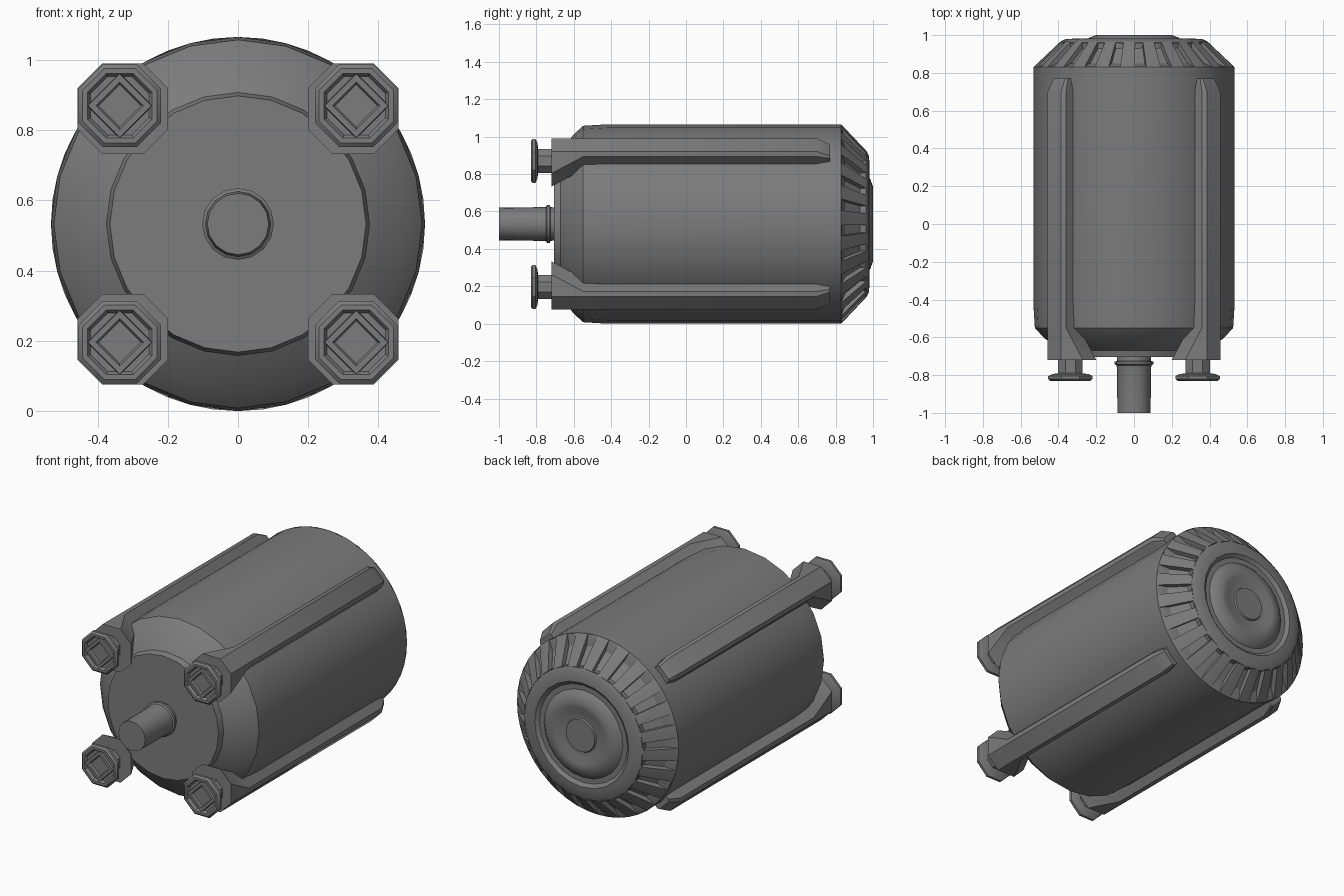
import bpy, bmesh, math

if "Cube" in bpy.data.objects:
    bpy.data.objects.remove(bpy.data.objects["Cube"])

CZ = 0.533  # height of the motor axis

# Dark grey metal
metal = bpy.data.materials.new("dark_metal")
metal.diffuse_color = (0.2, 0.2, 0.2, 1)
metal.use_nodes = True
metal.node_tree.nodes["Principled BSDF"].inputs["Base Color"].default_value = metal.diffuse_color


def finish(name, bm, angle=35):
    bmesh.ops.recalc_face_normals(bm, faces=bm.faces[:])
    me = bpy.data.meshes.new(name)
    bm.to_mesh(me)
    bm.free()
    me.materials.append(metal)
    ob = bpy.data.objects.new(name, me)
    bpy.context.collection.objects.link(ob)
    bpy.ops.object.select_all(action='DESELECT')
    ob.select_set(True)
    bpy.context.view_layer.objects.active = ob
    bpy.ops.object.shade_smooth_by_angle(angle=math.radians(angle))
    return ob


def loft(loops, caps=True):
    """Skin a list of equal-length point loops."""
    bm = bmesh.new()
    rings = [[bm.verts.new(p) for p in loop] for loop in loops]
    n = len(rings[0])
    for a, b in zip(rings, rings[1:]):
        for i in range(n):
            j = (i + 1) % n
            bm.faces.new((a[i], a[j], b[j], b[i]))
    if caps:
        bm.faces.new(rings[0])
        bm.faces.new(rings[-1])
    return bm


def lathe(profile, n, cx=0, cz=CZ, phase=0.0, caps=True):
    """Turn (radius, y) pairs around an axis along y."""
    turn = [2 * math.pi * (i + phase) / n for i in range(n)]
    return loft([[(cx + r * math.cos(a), y, cz + r * math.sin(a)) for a in turn]
                 for r, y in profile], caps)


def octagon(lo, hi, c):
    """Square from lo to hi with its corners cut by c."""
    return [(lo + c, lo), (hi - c, lo), (hi, lo + c), (hi, hi - c),
            (hi - c, hi), (lo + c, hi), (lo, hi - c), (lo, lo + c)]


# Main housing with the conical front
finish("housing", lathe([(0.365, -0.705), (0.375, -0.67), (0.475, -0.605), (0.525, -0.55),
                         (0.533, -0.42), (0.533, 0.83), (0.48, 0.85)], 24))

# Rear vent ring: every second face of the cone is sunk into a slot
bm = lathe([(0.533, 0.83), (0.39, 0.965)], 48, caps=False)
bmesh.ops.recalc_face_normals(bm, faces=bm.faces[:])
bm.faces.ensure_lookup_table()
slots = [f for i, f in enumerate(bm.faces) if i % 2]
bmesh.ops.inset_individual(bm, faces=slots, thickness=0.006)
for f in bmesh.ops.extrude_discrete_faces(bm, faces=slots)["faces"]:
    for v in f.verts:
        v.co.y -= 0.025
        v.co.x *= 0.97
        v.co.z = CZ + (v.co.z - CZ) * 0.97
finish("rear_vent_ring", bm, 25)

# Rear cap with stepped ring, groove and bearing dome
finish("rear_cap", lathe([(0.39, 0.93), (0.39, 0.965), (0.365, 0.978), (0.31, 0.982),
                          (0.29, 0.965), (0.26, 0.965), (0.24, 0.985), (0.20, 1.0),
                          (0.17, 1.0), (0.13, 0.985), (0.10, 0.985), (0.095, 0.995)], 24))

# Drive shaft with collar
finish("drive_shaft", lathe([(0.088, -0.69), (0.09, -0.725), (0.102, -0.728), (0.102, -0.742),
                             (0.093, -0.748), (0.09, -0.765), (0.088, -1.0)], 16))

# Four mounting bars, broad at the front and slimmer along the housing, with bolts
stages = [(-0.72, octagon(0.20, 0.457, 0.07)), (-0.55, octagon(0.29, 0.457, 0.07)),
          (0.70, octagon(0.29, 0.457, 0.07)), (0.77, octagon(0.29, 0.425, 0.06))]
for sx, h in ((-1, "left"), (1, "right")):
    for sz, v in ((-1, "lower"), (1, "upper")):
        tag = v + "_" + h
        loops = [[(sx * a, y, CZ + sz * b) for a, b in shape] for y, shape in stages]
        finish("mounting_bar_" + tag, loft(loops), 30)
        at = dict(cx=sx * 0.337, cz=CZ + sz * 0.337)
        finish("bolt_" + tag, lathe(
            [(0.07, -0.70), (0.07, -0.79), (0.105, -0.795), (0.127, -0.805),
             (0.127, -0.82), (0.115, -0.83), (0.10, -0.83), (0.09, -0.815)],
            8, phase=0.5, **at), 30)
        # Diamond socket rim on the bolt head
        finish("bolt_socket_" + tag, lathe(
            [(0.095, -0.81), (0.09, -0.828), (0.068, -0.828), (0.06, -0.817)],
            4, caps=False, **at), 30)
